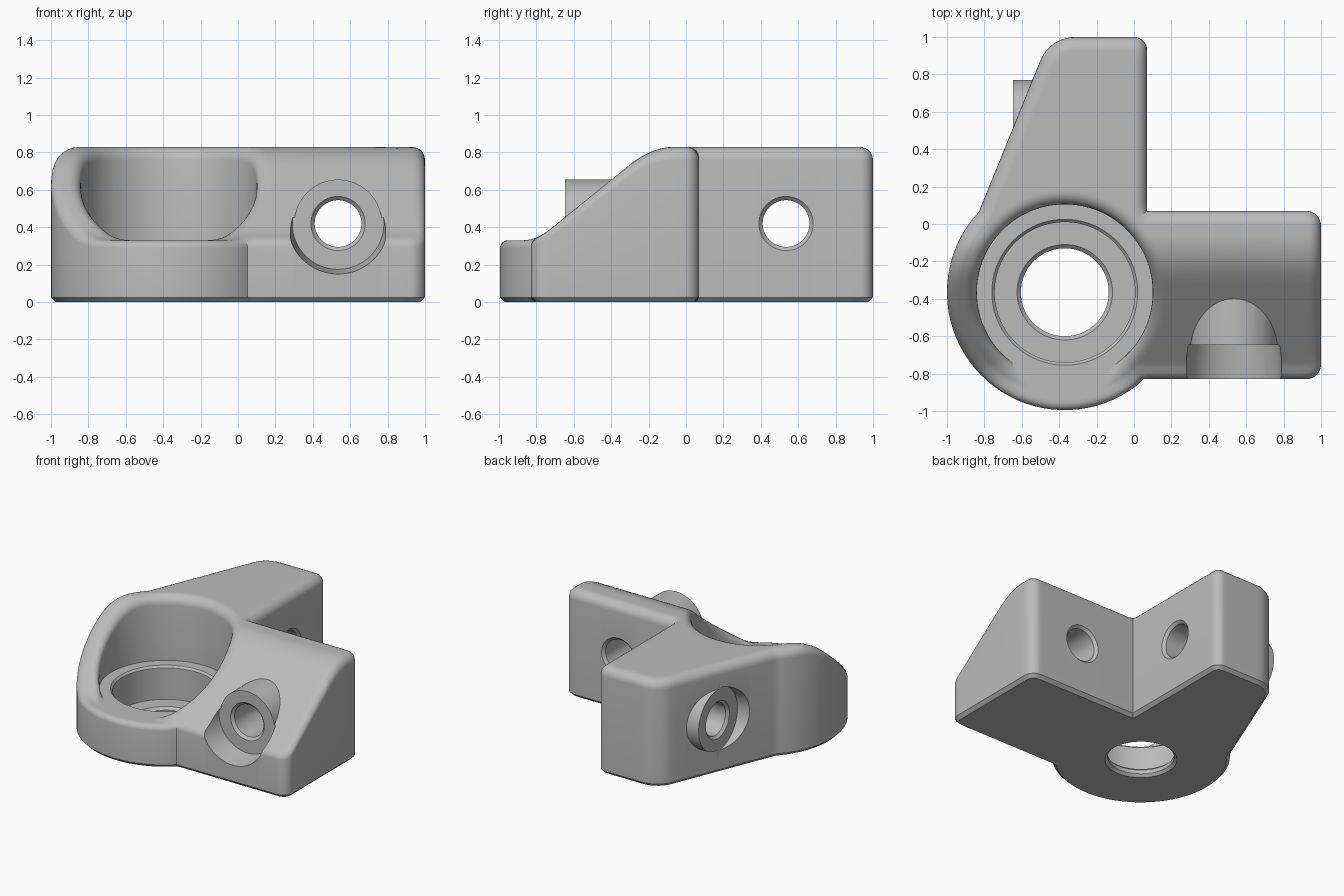
import bpy, bmesh
from math import sin, cos, radians, hypot, sqrt, atan2, pi, tan, ceil
from mathutils import Vector

if "Cube" in bpy.data.objects:
    bpy.data.objects.remove(bpy.data.objects["Cube"], do_unlink=True)

CENTRE = Vector((-0.37, -0.365))
LOBE_R, BORE_R, FILLET = 0.63, 0.47, 0.07
FLOOR, TOP = 0.33, 0.83
STEPS = [radians(15 * i) for i in range(7)]

grey = bpy.data.materials.new("plain grey")
grey.use_nodes = True
grey.diffuse_color = (0.5, 0.5, 0.5, 1)
grey.node_tree.nodes["Principled BSDF"].inputs["Base Color"].default_value = (0.5, 0.5, 0.5, 1)


def make_object(name, bm):
    bmesh.ops.remove_doubles(bm, verts=bm.verts, dist=0.0002)
    bmesh.ops.recalc_face_normals(bm, faces=bm.faces)
    mesh = bpy.data.meshes.new(name)
    bm.to_mesh(mesh)
    bm.free()
    mesh.materials.append(grey)
    obj = bpy.data.objects.new(name, mesh)
    bpy.context.collection.objects.link(obj)
    return obj


def round_corner(before, corner, after, radius):
    """Points of an arc that replaces a corner."""
    if radius == 0:
        return [corner]
    a, b = (before - corner).normalized(), (after - corner).normalized()
    half = a.angle(b) / 2
    hub = corner + (a + b).normalized() * (radius / sin(half))
    start = corner + a * (radius / tan(half)) - hub
    end = corner + b * (radius / tan(half)) - hub
    sweep = pi - 2 * half
    return [hub + (start * sin((1 - i / 8) * sweep) + end * sin(i / 8 * sweep)) / sin(sweep)
            for i in range(9)]


# Plan outline: two arms in an L, joined by a round lobe
corners = [(0.05, -0.83, 0), (1, -0.83, 0.08), (1, 0.07, 0.08), (0.07, 0.07, 0),
           (0.07, 1, 0.07), (-0.45, 1, 0.2), (-0.83, 0.064, 0)]
points = [Vector(c[:2]) for c in corners]
outline = [points[0]]
for i in range(1, len(corners) - 1):
    outline += round_corner(points[i - 1], points[i], points[i + 1], corners[i][2])
outline.append(points[-1])
first = points[-1] - CENTRE
last = points[0] - CENTRE
a0, a1 = atan2(first.y, first.x), atan2(last.y, last.x) + 2 * pi
for i in range(1, 40):
    a = a0 + (a1 - a0) * i / 40
    outline.append(CENTRE + Vector((cos(a), sin(a))) * LOBE_R)

segments = [(p.x, p.y, q.x - p.x, q.y - p.y, (q - p).length_squared)
            for p, q in zip(outline, outline[1:] + outline[:1])]
rim = []
for px, py, dx, dy, sq in segments:
    n = max(1, ceil(sqrt(sq) / 0.045))
    rim += [Vector((px + dx * k / n, py + dy * k / n)) for k in range(n)]


def edge_distance(x, y):
    best = 9.0
    for px, py, dx, dy, sq in segments:
        t = min(1, max(0, ((x - px) * dx + (y - py) * dy) / sq))
        best = min(best, (x - px - t * dx) ** 2 + (y - py - t * dy) ** 2)
    return sqrt(best)


def inset(p, d):
    """Move a rim point towards the bore until it is d inside the outline."""
    if d < 1e-6:
        return p.copy()
    lo, hi = 0.6, 1.0
    for _ in range(14):
        mid = (lo + hi) / 2
        q = CENTRE + (p - CENTRE) * mid
        if edge_distance(q.x, q.y) > d:
            lo = mid
        else:
            hi = mid
    return CENTRE + (p - CENTRE) * lo


def drop(d, r):
    return r - sqrt(r * r - (r - d) ** 2) if d < r else 0


def blend(a, b, k):
    return max(k - abs(a - b), 0) ** 2 / (4 * k)


def height(p, d):
    """Top surface: flat back, slope, low front, with rounded edges."""
    ramp = 0.46 + 0.81 * (p.y + 0.64)
    low = max(ramp, FLOOR) + blend(ramp, FLOOR, 0.06)
    s = min(low, TOP) - blend(low, TOP, 0.1)
    around_bore = s - drop(max((p - CENTRE).length - BORE_R, 0), FILLET)
    edge_r = 0.04 + 0.03 * (s - FLOOR) / (TOP - FLOOR)
    return max(FLOOR, around_bore) - drop(d, edge_r)


# Body: one closed section swept round the bore, following the outline
BORE = [(0.255, 0), (0.235, 0.02), (0.235, 0.05), (0.255, 0.07), (0.375, 0.07),
        (0.375, 0.315), (0.39, FLOOR), (BORE_R, FLOOR)]
bm = bmesh.new()
columns = []
for p in rim:
    ray = (p - CENTRE).normalized()
    column = [(CENTRE + ray * r, z) for r, z in BORE]
    top = [(CENTRE + ray * (BORE_R + FILLET * (1 - cos(a))), 1) for a in STEPS]
    inner = inset(p, FILLET)
    start = top[-1][0]
    top += [(start.lerp(inner, k / 24), 1) for k in range(1, 24)]
    column += [(q, height(q, d)) for q, d in top]
    for a in reversed(STEPS):
        d = FILLET * (1 - cos(a))
        q = inset(p, d)
        column.append((q, height(q, d)))
    column += [(p, 0.025), (inset(p, 0.025), 0)]
    columns.append([bm.verts.new((q.x, q.y, z)) for q, z in column])
for c, nxt in zip(columns, columns[1:] + columns[:1]):
    for k in range(len(c)):
        m = (k + 1) % len(c)
        bm.faces.new((c[k], nxt[k], nxt[m], c[m]))
body = make_object("corner_bracket", bm)


def lathe(name, profile, swap):
    """Solid of (radius, position) pairs round a screw axis."""
    bm = bmesh.new()
    rings = []
    for r, h in profile:
        ring = []
        for i in range(64):
            u, v = 0.535 + r * cos(2 * pi * i / 64), 0.42 + r * sin(2 * pi * i / 64)
            ring.append(bm.verts.new((h, u, v) if swap else (u, h, v)))
        rings.append(ring)
    for a, b in zip(rings, rings[1:]):
        for i in range(64):
            j = (i + 1) % 64
            bm.faces.new((a[i], a[j], b[j], b[i]))
    bm.faces.new(rings[0])
    bm.faces.new(rings[-1])
    return make_object(name, bm)


def combine(tool, operation):
    mod = body.modifiers.new("cut", "BOOLEAN")
    mod.operation, mod.solver, mod.object = operation, "EXACT", tool
    bpy.context.view_layer.objects.active = body
    bpy.ops.object.modifier_apply(modifier=mod.name)
    bpy.data.objects.remove(tool, do_unlink=True)


# Screw seats: raised boss, recess in front of it, chamfered through hole
for swap in (False, True):
    combine(lathe("boss", [(0.235, -0.65), (0.235, -0.3)], swap), "UNION")
    combine(lathe("recess", [(0.27, -1.1), (0.27, -0.83), (0.245, -0.648)], swap), "DIFFERENCE")
    hole = [(0.145, -0.75), (0.145, -0.648), (0.125, -0.628),
            (0.125, 0.05), (0.145, 0.07), (0.145, 0.2)]
    combine(lathe("hole", hole, swap), "DIFFERENCE")

bpy.ops.object.select_all(action="DESELECT")
body.select_set(True)
bpy.context.view_layer.objects.active = body
bpy.ops.object.shade_smooth_by_angle(angle=radians(30))
